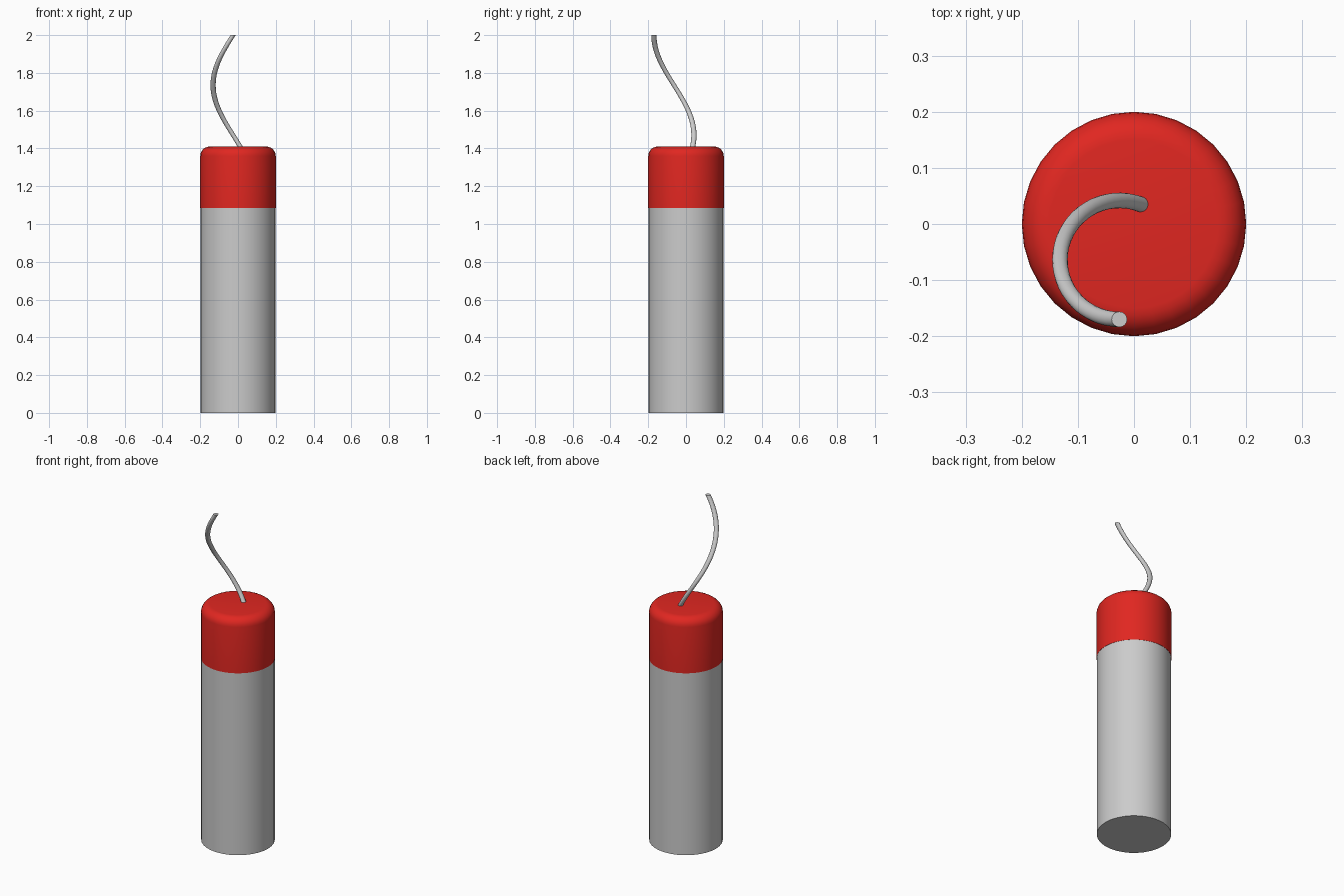
import bpy, bmesh, math

if "Cube" in bpy.data.objects:
    bpy.data.objects.remove(bpy.data.objects["Cube"])


def tube(name, rings, sides, angle=40):
    """Closed skin over horizontal circles given as (x, y, z, radius)."""
    bm = bmesh.new()
    loops = []
    for x, y, z, r in rings:
        loops.append([bm.verts.new((x + r * math.cos(2 * math.pi * i / sides),
                                    y + r * math.sin(2 * math.pi * i / sides), z))
                      for i in range(sides)])
    for a, b in zip(loops, loops[1:]):
        for i in range(sides):
            j = (i + 1) % sides
            bm.faces.new((a[i], a[j], b[j], b[i]))
    bm.faces.new(loops[0][::-1])
    bm.faces.new(loops[-1])
    mesh = bpy.data.meshes.new(name)
    bm.to_mesh(mesh)
    bm.free()
    obj = bpy.data.objects.new(name, mesh)
    bpy.context.collection.objects.link(obj)
    bpy.ops.object.select_all(action='DESELECT')
    obj.select_set(True)
    bpy.context.view_layer.objects.active = obj
    bpy.ops.object.shade_smooth_by_angle(angle=math.radians(angle))
    return obj


# Grey cylindrical body
tube("body", [(0, 0, 0, 0.199), (0, 0, 1.085, 0.199)], 32)

# Red cap with a rounded top rim
BEVEL, TOP, RADIUS = 0.05, 1.41, 0.2
cap_rings = [(0, 0, 1.085, RADIUS)]
for k in range(7):
    t = math.pi / 2 * k / 6
    cap_rings.append((0, 0, TOP - BEVEL + BEVEL * math.sin(t),
                      RADIUS - BEVEL + BEVEL * math.cos(t)))
cap = tube("cap", cap_rings, 32)
red = bpy.data.materials.new("red")
red.diffuse_color = (0.75, 0.02, 0.015, 1)
red.use_nodes = True
red.node_tree.nodes["Principled BSDF"].inputs["Base Color"].default_value = red.diffuse_color
cap.data.materials.append(red)

# Fuse: half a turn of a helix rising from the cap
fuse_rings = []
for k in range(33):
    z = 1.39 + 0.61 * k / 32
    a = math.radians(270 - 340 * (2 - z))
    fuse_rings.append((-0.026 + 0.106 * math.cos(a),
                       -0.064 + 0.106 * math.sin(a), z, 0.0138))
tube("fuse", fuse_rings, 16)
